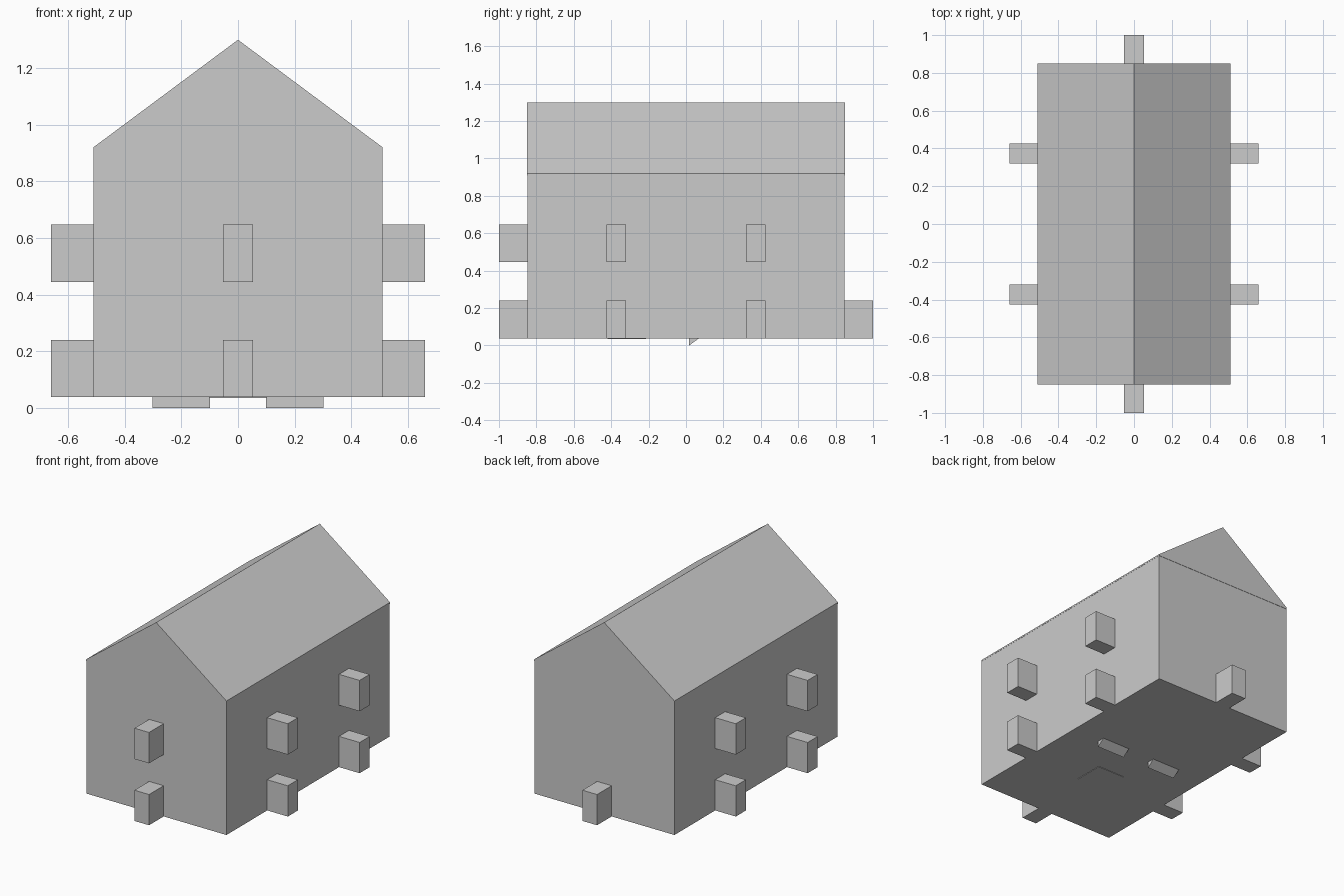
import bpy, bmesh

if "Cube" in bpy.data.objects:
    bpy.data.objects.remove(bpy.data.objects["Cube"])


def prism(name, profile, axis, lo, hi):
    """Extrude a 2D profile along x (profile = y,z) or y (profile = x,z)."""
    bm = bmesh.new()
    pts = [(lo, a, b) if axis == 'x' else (a, lo, b) for a, b in profile]
    face = bm.faces.new([bm.verts.new(p) for p in pts])
    ext = bmesh.ops.extrude_face_region(bm, geom=[face])
    step = (hi - lo, 0, 0) if axis == 'x' else (0, hi - lo, 0)
    bmesh.ops.translate(bm, vec=step,
                        verts=[g for g in ext['geom'] if isinstance(g, bmesh.types.BMVert)])
    bmesh.ops.recalc_face_normals(bm, faces=bm.faces)
    mesh = bpy.data.meshes.new(name)
    bm.to_mesh(mesh)
    bm.free()
    ob = bpy.data.objects.new(name, mesh)
    bpy.context.collection.objects.link(ob)
    return ob


def box(name, x0, x1, y0, y1, z0, z1):
    return prism(name, [(x0, z0), (x1, z0), (x1, z1), (x0, z1)], 'y', y0, y1)


# House shell: walls and gabled roof
box("walls", -0.51, 0.51, -0.848, 0.848, 0.038, 0.91)
prism("roof", [(-0.511, 0.91), (0.511, 0.91), (0.511, 0.92), (0, 1.3), (-0.511, 0.92)],
      'y', -0.85, 0.85)

# Projecting blocks on both long sides, two storeys
LOWER, UPPER = (0.038, 0.24), (0.445, 0.648)
for side, s in (("left", -1), ("right", 1)):
    for level, (z0, z1) in (("lower", LOWER), ("upper", UPPER)):
        for end, y in (("front", -0.373), ("back", 0.373)):
            xs = sorted((s * 0.5, s * 0.66))
            box(f"{side}_{end}_{level}_block", *xs, y - 0.052, y + 0.052, z0, z1)

# Projecting blocks on the gable ends
box("front_lower_block", -0.053, 0.053, -1.0, -0.84, *LOWER)
box("front_upper_block", -0.053, 0.053, -1.0, -0.84, *UPPER)
box("back_lower_block", -0.053, 0.053, 0.84, 1.0, *LOWER)

# Wedge feet and thin panel under the floor
for side, x in (("left", -0.2), ("right", 0.2)):
    prism(f"{side}_foot", [(0.017, 0.0), (0.074, 0.042), (0.017, 0.042)], 'x', x - 0.102, x + 0.102)
box("floor_panel", -0.102, 0.102, -0.42, -0.215, 0.035, 0.06)
